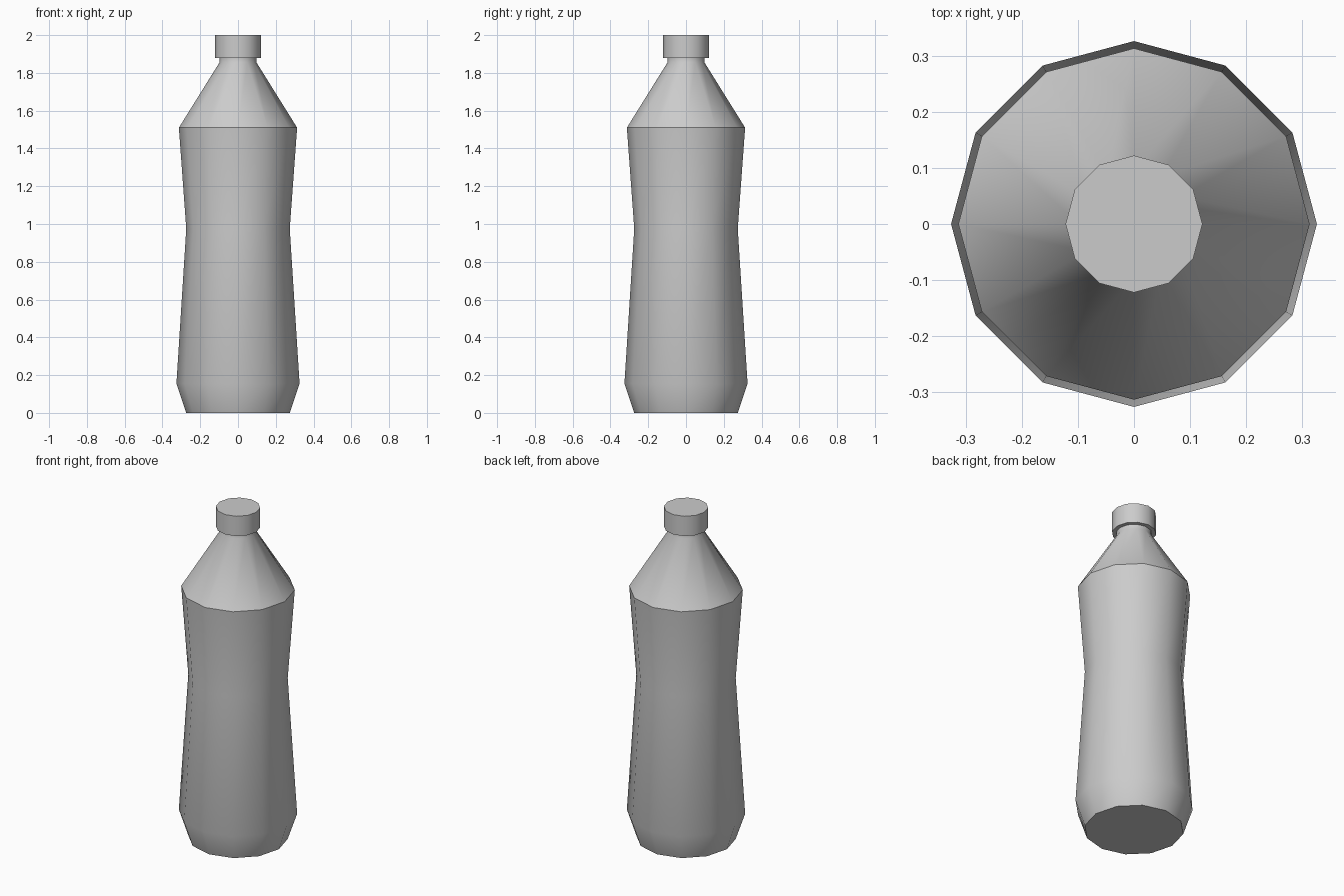
import bpy, bmesh, math

if "Cube" in bpy.data.objects:
    bpy.data.objects.remove(bpy.data.objects["Cube"])

SIDES = 12


def lathe(name, profile):
    """Revolve (radius, z) points into a closed 12-sided solid."""
    bm = bmesh.new()
    rings = []
    for r, z in profile:
        rings.append([bm.verts.new((r * math.cos(2 * math.pi * i / SIDES),
                                    r * math.sin(2 * math.pi * i / SIDES), z))
                      for i in range(SIDES)])
    for low, high in zip(rings, rings[1:]):
        for i in range(SIDES):
            j = (i + 1) % SIDES
            bm.faces.new((low[i], low[j], high[j], high[i]))
    bm.faces.new(rings[0][::-1])
    bm.faces.new(rings[-1])
    mesh = bpy.data.meshes.new(name)
    bm.to_mesh(mesh)
    bm.free()
    obj = bpy.data.objects.new(name, mesh)
    bpy.context.collection.objects.link(obj)
    bpy.ops.object.select_all(action='DESELECT')
    obj.select_set(True)
    bpy.context.view_layer.objects.active = obj
    bpy.ops.object.shade_smooth_by_angle(angle=math.radians(32))
    return obj


# Bottle: tapered foot, pinched waist, conical shoulder, short neck
lathe("bottle_body", [(0.274, 0), (0.326, 0.155), (0.274, 0.975),
                      (0.313, 1.51), (0.098, 1.855), (0.098, 1.88)])

# Screw cap
lathe("cap", [(0.122, 1.88), (0.122, 2.0)])
